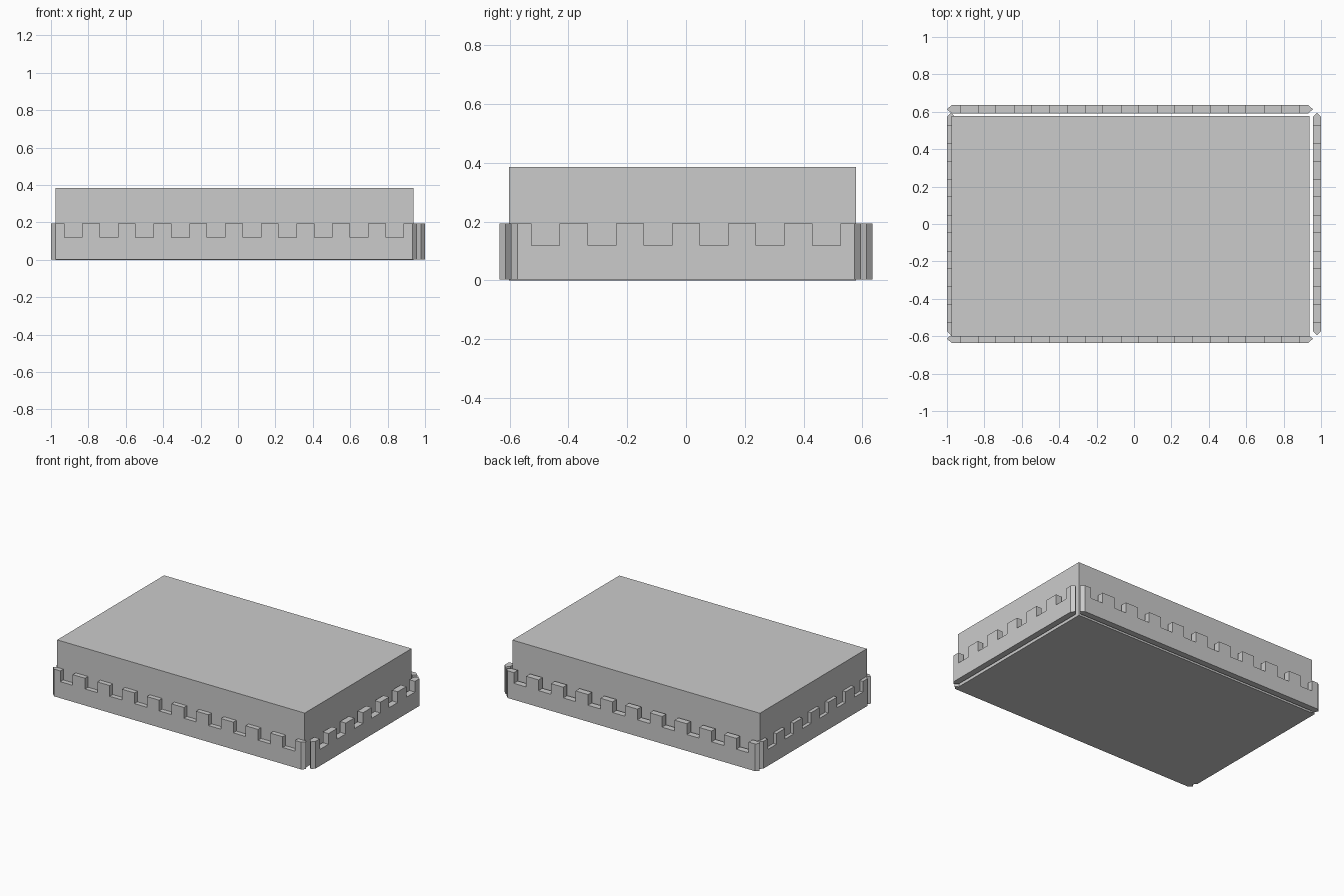
import bpy, bmesh
from math import pi

if "Cube" in bpy.data.objects:
    bpy.data.objects.remove(bpy.data.objects["Cube"])

PITCH = 0.191      # one merlon plus one notch
HALF_T = 0.0215    # half wall thickness
TIP = 0.0225       # how far the pointed ends stick out
Z0, Z_NOTCH, Z_TOP = 0.003, 0.118, 0.193


def battlement(name, notches, center, angle):
    """Notched wall with pointed ends, running along its local x axis."""
    half = notches * PITCH / 2
    profile = [(half, Z0), (half, Z_TOP)]
    for i in reversed(range(notches)):
        a = -half + (i + 0.25) * PITCH
        b = a + PITCH / 2
        profile += [(b, Z_TOP), (b, Z_NOTCH), (a, Z_NOTCH), (a, Z_TOP)]
    profile += [(-half, Z_TOP), (-half, Z0)]

    # three layers through the thickness; the middle one is longer at the ends
    bm = bmesh.new()
    rings = []
    for y, tip in ((-HALF_T, 0), (0, TIP), (HALF_T, 0)):
        ring = []
        for x, z in profile:
            if abs(abs(x) - half) < 1e-6:
                x += tip if x > 0 else -tip
            ring.append(bm.verts.new((x, y, z)))
        rings.append(ring)
    n = len(profile)
    for r, s in zip(rings, rings[1:]):
        for i in range(n):
            j = (i + 1) % n
            bm.faces.new((r[i], r[j], s[j], s[i]))
    bm.faces.new(rings[0])
    bm.faces.new(rings[-1])
    bmesh.ops.recalc_face_normals(bm, faces=bm.faces)
    bmesh.ops.dissolve_limit(bm, angle_limit=0.01, verts=bm.verts, edges=bm.edges)
    mesh = bpy.data.meshes.new(name)
    bm.to_mesh(mesh)
    bm.free()
    ob = bpy.data.objects.new(name, mesh)
    ob.location = (center[0], center[1], 0)
    ob.rotation_euler.z = angle
    bpy.context.collection.objects.link(ob)


# Main block, sitting slightly towards the front left
x0, x1, y0, y1, h = -0.976, 0.937, -0.602, 0.578, 0.385
bpy.ops.mesh.primitive_cube_add(size=1, location=((x0 + x1) / 2, (y0 + y1) / 2, h / 2))
block = bpy.context.object
block.name = "main_block"
block.scale = (x1 - x0, y1 - y0, h)

# Surrounding walls
battlement("front_wall", 10, (-0.0215, -0.6135), 0)
battlement("back_wall", 10, (-0.0215, 0.6135), 0)
battlement("left_wall", 6, (-0.9785, 0), pi / 2)
battlement("right_wall", 6, (0.9785, 0), pi / 2)
